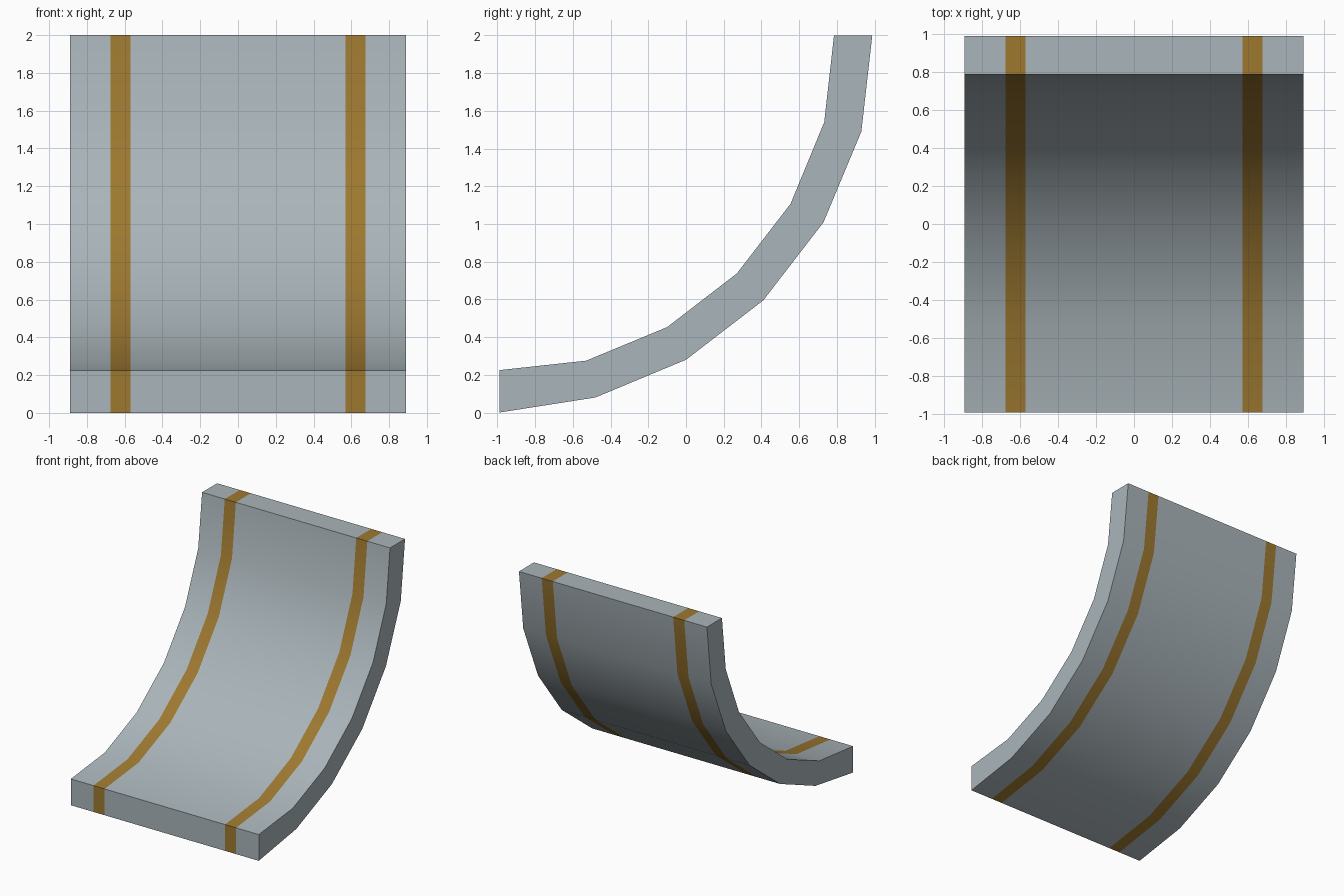
import bpy, bmesh, math

if "Cube" in bpy.data.objects:
    bpy.data.objects.remove(bpy.data.objects["Cube"])

# Curved cross-section in (y, z): outer (under) side and inner (upper) side
OUTER = [(-0.99, 0.0), (-0.48, 0.08), (0.0, 0.28), (0.41, 0.595),
         (0.73, 1.01), (0.93, 1.49), (0.988, 2.0)]
INNER = [(-0.99, 0.225), (-0.53, 0.275), (-0.10, 0.453), (0.27, 0.738),
         (0.555, 1.108), (0.733, 1.54), (0.785, 2.0)]

# Width divisions; columns 1 and 3 are the inlaid stripes
XS = [-0.89, -0.675, -0.57, 0.57, 0.675, 0.89]
STRIPES = {1, 3}


def material(name, color):
    m = bpy.data.materials.new(name)
    m.diffuse_color = color
    m.use_nodes = True
    m.node_tree.nodes["Principled BSDF"].inputs["Base Color"].default_value = m.diffuse_color
    return m


bm = bmesh.new()
profile = OUTER + INNER[::-1]
n = len(profile)
rings = [[bm.verts.new((x, y, z)) for y, z in profile] for x in XS]

# Skin of the ramp, column by column, including both end faces
for c in range(len(XS) - 1):
    a, b = rings[c], rings[c + 1]
    for i in range(n):
        j = (i + 1) % n
        f = bm.faces.new((a[i], a[j], b[j], b[i]))
        f.material_index = 1 if c in STRIPES else 0

# Flat left and right sides
for ring in (rings[0], rings[-1]):
    for i in range(len(OUTER) - 1):
        bm.faces.new((ring[i], ring[i + 1], ring[n - 2 - i], ring[n - 1 - i]))

bmesh.ops.recalc_face_normals(bm, faces=bm.faces)
mesh = bpy.data.meshes.new("curved_ramp")
bm.to_mesh(mesh)
bm.free()

ramp = bpy.data.objects.new("curved_ramp", mesh)
bpy.context.collection.objects.link(ramp)
mesh.materials.append(material("pale_steel", (0.40, 0.46, 0.49, 1)))
mesh.materials.append(material("ochre_stripe", (0.34, 0.19, 0.03, 1)))

# Smooth curve, sharp outer edges
bpy.context.view_layer.objects.active = ramp
ramp.select_set(True)
bpy.ops.object.shade_smooth_by_angle(angle=math.radians(30))
